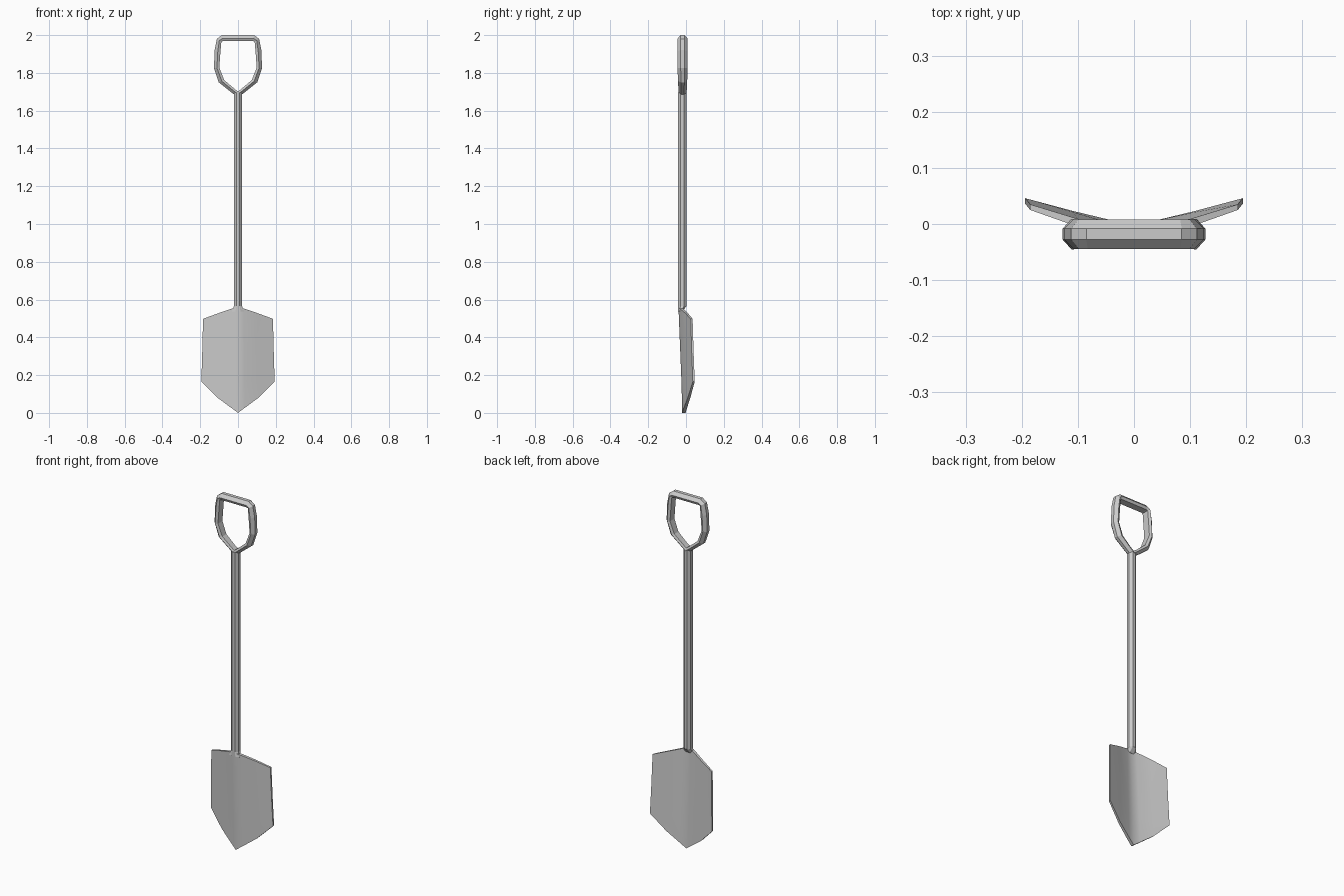
import bpy, bmesh, math

if "Cube" in bpy.data.objects:
    bpy.data.objects.remove(bpy.data.objects["Cube"])

AXIS_Y = -0.02


def finish(name, bm, smooth=False):
    bmesh.ops.recalc_face_normals(bm, faces=bm.faces[:])
    me = bpy.data.meshes.new(name)
    bm.to_mesh(me)
    bm.free()
    ob = bpy.data.objects.new(name, me)
    bpy.context.collection.objects.link(ob)
    if smooth:
        bpy.context.view_layer.objects.active = ob
        ob.select_set(True)
        bpy.ops.object.shade_smooth_by_angle(angle=math.radians(35))
        ob.select_set(False)
    return ob


def bridge(bm, rings, closed=False):
    n = len(rings[0])
    pairs = list(zip(rings, rings[1:]))
    if closed:
        pairs.append((rings[-1], rings[0]))
    for a, b in pairs:
        for i in range(n):
            j = (i + 1) % n
            bm.faces.new((a[i], a[j], b[j], b[i]))
    if not closed:
        bm.faces.new(rings[0])
        bm.faces.new(rings[-1])


# Octagonal shaft, flaring into a short socket at the blade
bm = bmesh.new()
rings = []
for z, rx, ry in ((0.538, 0.034, 0.012), (0.565, 0.024, 0.024), (1.695, 0.024, 0.024)):
    rings.append([bm.verts.new((rx * math.cos(math.radians(22.5 + 45 * k)),
                                AXIS_Y + ry * math.sin(math.radians(22.5 + 45 * k))
                                - (0.01 if z < 0.55 else 0), z)) for k in range(8)])
bridge(bm, rings)
finish("shaft", bm)

# D-shaped grip: outer (x, z), inner (x, z), depth scale for the right half
half = [((0.0, 1.672), (0.0, 1.702), 0.8),
        ((0.024, 1.688), (0.014, 1.712), 0.8),
        ((0.102, 1.750), (0.073, 1.762), 0.9),
        ((0.127, 1.825), (0.099, 1.828), 1.0),
        ((0.124, 1.920), (0.093, 1.910), 1.0),
        ((0.112, 1.980), (0.088, 1.966), 0.98),
        ((0.085, 2.000), (0.080, 1.968), 0.98),
        ((0.0, 2.000), (0.0, 1.968), 0.98)]
loop = half + [((-o[0], o[1]), (-i[0], i[1]), d) for o, i, d in half[-2:0:-1]]
section = [(0.0, -0.010), (0.55, -0.027), (1.0, -0.020),
           (1.0, 0.020), (0.55, 0.027), (0.0, 0.010)]
bm = bmesh.new()
rings = []
for (ox, oz), (ix, iz), d in loop:
    rings.append([bm.verts.new((ox + (ix - ox) * t, -0.018 + y * d, oz + (iz - oz) * t))
                  for t, y in section])
bridge(bm, rings, closed=True)
finish("grip", bm)

# Dished blade: each column has (x, y, z) at top, shoulder and bottom, plus thickness
cols = [([(0, -0.031, 0.560), (0, -0.015, 0.165), (0, -0.011, 0.0)], 0.009),
        ([(0.030, -0.025, 0.553), (0.035, -0.009, 0.165), (0.035, -0.003, 0.026)], 0.0085),
        ([(0.100, 0.002, 0.529), (0.108, 0.014, 0.168), (0.108, 0.016, 0.080)], 0.007),
        ([(0.185, 0.030, 0.498), (0.189, 0.035, 0.330), (0.194, 0.041, 0.165)], 0.005)]
full = [([(-x, y, z) for x, y, z in c], t) for c, t in cols[:0:-1]] + cols
bm = bmesh.new()
rings = []
for pts, t in full:
    front = [bm.verts.new((x, y - t, z)) for x, y, z in pts]
    back = [bm.verts.new((x, y + t, z)) for x, y, z in reversed(pts)]
    rings.append(front + back)
bridge(bm, rings)
finish("blade", bm, smooth=True)
